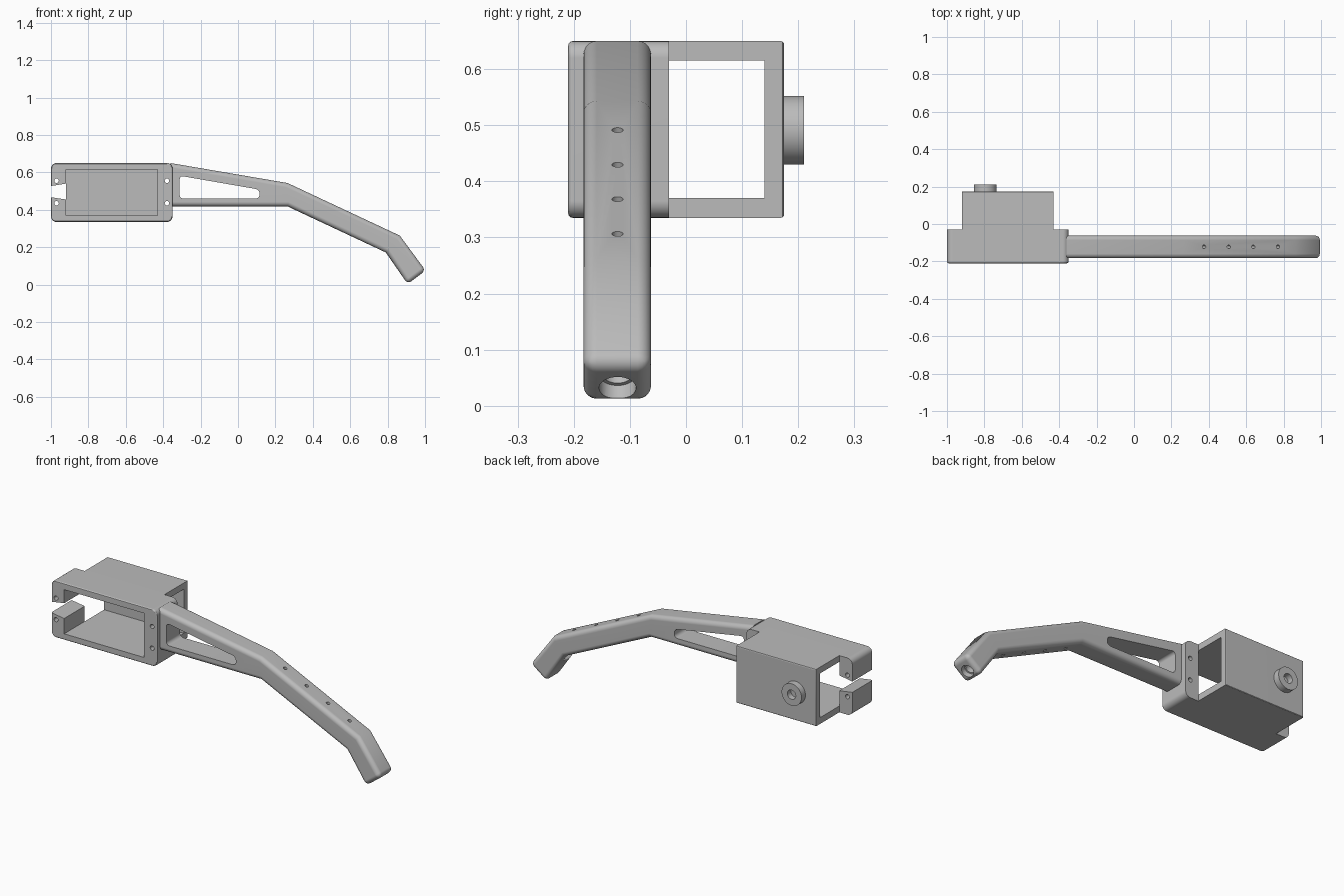
import bpy, bmesh, math
from mathutils import Vector

if "Cube" in bpy.data.objects:
    bpy.data.objects.remove(bpy.data.objects["Cube"])

grey = bpy.data.materials.new("matte grey")
grey.diffuse_color = (0.5, 0.5, 0.5, 1)
grey.use_nodes = True
grey.node_tree.nodes["Principled BSDF"].inputs["Base Color"].default_value = grey.diffuse_color


def finish_mesh(name, bm):
    bmesh.ops.recalc_face_normals(bm, faces=bm.faces)
    me = bpy.data.meshes.new(name)
    bm.to_mesh(me)
    bm.free()
    ob = bpy.data.objects.new(name, me)
    me.materials.append(grey)
    bpy.context.collection.objects.link(ob)
    return ob


def prism(name, pts, y0, y1, rounds=()):
    """Extrude an x-z outline along y; rounds = (edge test, radius, segments)."""
    bm = bmesh.new()
    face = bm.faces.new([bm.verts.new((x, y0, z)) for x, z in pts])
    new = bmesh.ops.extrude_face_region(bm, geom=[face])["geom"]
    bmesh.ops.translate(bm, vec=(0, y1 - y0, 0),
                        verts=[v for v in new if isinstance(v, bmesh.types.BMVert)])
    bmesh.ops.recalc_face_normals(bm, faces=bm.faces)
    for test, radius, seg in rounds:
        edges = [e for e in bm.edges if test(e.verts[0].co, e.verts[1].co)]
        bmesh.ops.bevel(bm, geom=edges, offset=radius, segments=seg,
                        profile=0.5, affect='EDGES', clamp_overlap=True)
    return finish_mesh(name, bm)


def rect(x0, x1, z0, z1):
    return [(x0, z0), (x1, z0), (x1, z1), (x0, z1)]


def rod(name, a, b, radius, sides=32):
    """Cylinder between two points."""
    a, b = Vector(a), Vector(b)
    bm = bmesh.new()
    bmesh.ops.create_cone(bm, cap_ends=True, segments=sides, radius1=radius,
                          radius2=radius, depth=(b - a).length)
    ob = finish_mesh(name, bm)
    ob.rotation_mode = 'QUATERNION'
    ob.rotation_quaternion = (b - a).to_track_quat('Z', 'Y')
    ob.location = (a + b) / 2
    return ob


def boolean(target, tool, op='DIFFERENCE'):
    mod = target.modifiers.new("boolean", 'BOOLEAN')
    mod.operation, mod.object, mod.solver = op, tool, 'EXACT'
    bpy.context.view_layer.update()
    bpy.context.view_layer.objects.active = target
    bpy.ops.object.modifier_apply(modifier=mod.name)
    bpy.data.objects.remove(tool, do_unlink=True)


def smooth(ob):
    bpy.ops.object.select_all(action='DESELECT')
    ob.select_set(True)
    bpy.context.view_layer.objects.active = ob
    bpy.ops.object.shade_smooth_by_angle(angle=math.radians(30))
    mod = ob.modifiers.new("weighted normals", 'WEIGHTED_NORMAL')
    mod.keep_sharp = True


def along_y(p, q):
    return abs(p.y - q.y) > 0.02


def at_y(y):
    return lambda p, q: abs(p.y - y) < 1e-4 and abs(q.y - y) < 1e-4


# Housing: rounded front flange joined to a deeper rear box
housing = prism("housing", rect(-1.0, -0.35, 0.335, 0.65), -0.21, -0.03,
                [(along_y, 0.03, 6), (at_y(-0.21), 0.008, 3)])
rear = prism("rear_box", rect(-0.92, -0.43, 0.335, 0.65), -0.1, 0.175,
             [(at_y(0.175), 0.006, 3)])
boolean(housing, rear, 'UNION')

# Pocket from the front, then the open sides of the rear box
boolean(housing, prism("pocket", rect(-0.92, -0.43, 0.37, 0.615), -0.3, 0.0))
boolean(housing, prism("side_opening", rect(-0.96, -0.39, 0.37, 0.615), -0.03, 0.14))

# Cable slot in the left flange wall and four screw holes
slot = [(-1.1, 0.487), (-1.0, 0.467), (-0.9, 0.452),
        (-0.9, 0.543), (-1.0, 0.527), (-1.1, 0.507)]
boolean(housing, prism("slot", slot, -0.3, 0.0))
for x in (-0.97, -0.38):
    for z in (0.435, 0.555):
        boolean(housing, rod("screw_hole", (x, -0.3, z), (x, 0.05, z), 0.012, 20))
smooth(housing)

# Pivot boss with a blind bore on the back
boss = rod("pivot_boss", (-0.795, 0.16, 0.491), (-0.795, 0.21, 0.491), 0.061, 48)
boolean(boss, rod("bore", (-0.795, 0.178, 0.491), (-0.795, 0.25, 0.491), 0.026))
smooth(boss)

# Bent arm with softened long edges and tip
outline = [(-0.362, 0.65), (0.265, 0.543), (0.865, 0.262), (1.003, 0.075),
           (0.907, 0.003), (0.79, 0.172), (0.265, 0.418), (-0.362, 0.418)]


def arm_edge(p, q):
    if along_y(p, q):
        return p.x > 0.9
    return max(p.x, q.x) > -0.35


arm = prism("arm", outline, -0.183, -0.062, [(arm_edge, 0.024, 5)])

# Tapered lightening window
window = [(-0.312, 0.582), (0.115, 0.508), (0.115, 0.46), (-0.312, 0.46)]
boolean(arm, prism("window", window, -0.3, 0.1, [(along_y, 0.02, 5)]))

# Row of small holes square to the sloping section
normal = Vector((0.424, 0, 0.906))
for x in (0.375, 0.507, 0.638, 0.77):
    top = Vector((x, -0.122, 0.543 - (x - 0.265) * 0.468))
    boolean(arm, rod("pin_hole", top - normal * 0.2, top + normal * 0.05, 0.01, 20))

# Stepped socket in the tip
tip = Vector((0.945, -0.122, 0.032))
out = Vector((0.6, 0, -0.8))
boolean(arm, rod("socket_mouth", tip - out * 0.03, tip + out * 0.05, 0.033))
boolean(arm, rod("socket", tip - out * 0.11, tip, 0.026))
smooth(arm)
